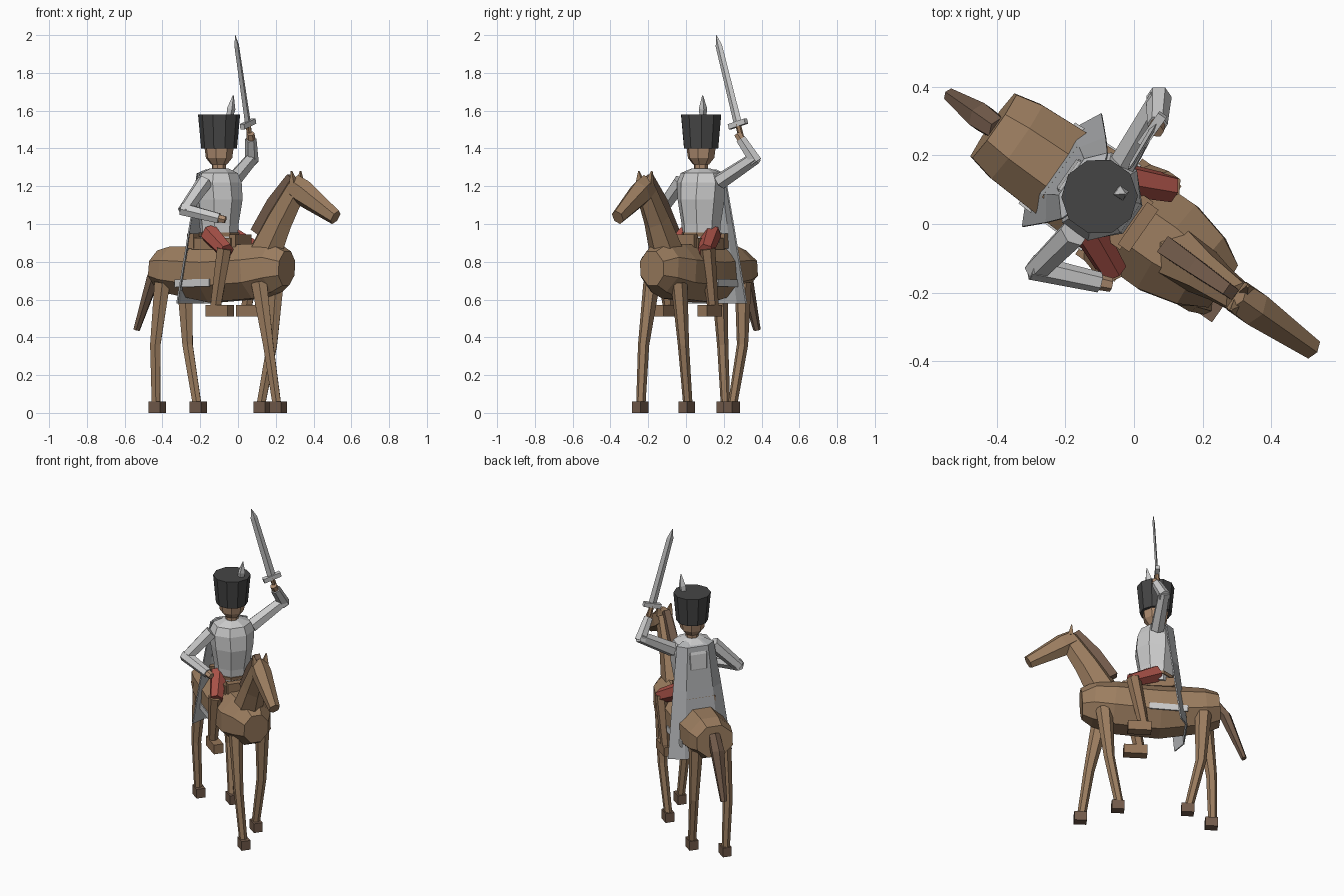
import bpy, bmesh, math
from mathutils import Vector

if "Cube" in bpy.data.objects:
    bpy.data.objects.remove(bpy.data.objects["Cube"])

# Horse frame: u forward, v to the animal's left, z up
A = math.radians(-35)
F = Vector((math.cos(A), math.sin(A), 0))
L = Vector((-math.sin(A), math.cos(A), 0))
UP = Vector((0, 0, 1))


def P(u, v, z):
    return F * u + L * v + UP * z


def material(name, col):
    m = bpy.data.materials.new(name)
    m.diffuse_color = (*col, 1)
    m.use_nodes = True
    m.node_tree.nodes["Principled BSDF"].inputs["Base Color"].default_value = m.diffuse_color
    return m


HORSE = material("horse brown", (0.33, 0.205, 0.115))
DARK = material("dark brown", (0.17, 0.105, 0.07))
SILVER = material("silver", (0.60, 0.60, 0.60))
CAPE = material("cape grey", (0.45, 0.46, 0.47))
BLACK = material("hat black", (0.06, 0.06, 0.06))
RED = material("trouser red", (0.40, 0.085, 0.065))
SKIN = material("skin", (0.42, 0.26, 0.16))
LEATHER = material("leather brown", (0.30, 0.18, 0.10))


def finish(name, bm, mat):
    bmesh.ops.recalc_face_normals(bm, faces=bm.faces)
    me = bpy.data.meshes.new(name)
    bm.to_mesh(me)
    bm.free()
    me.materials.append(mat)
    ob = bpy.data.objects.new(name, me)
    bpy.context.collection.objects.link(ob)
    return ob


def tube(name, pts, radii, mat, n=6, side=L, flat=True):
    """Loft of n-gons along pts; each radius is a number or (side, other)."""
    bm = bmesh.new()
    rings = []
    off, k = (math.pi / n, 1 / math.cos(math.pi / n)) if flat else (0, 1)
    for i, p in enumerate(pts):
        t = (pts[min(i + 1, len(pts) - 1)] - pts[max(i - 1, 0)]).normalized()
        a = (side - t * side.dot(t)).normalized()
        b = t.cross(a)
        r = radii[i]
        ra, rb = r if isinstance(r, tuple) else (r, r)
        rings.append([bm.verts.new(p + k * (a * ra * math.cos(2 * math.pi * j / n + off)
                                            + b * rb * math.sin(2 * math.pi * j / n + off)))
                      for j in range(n)])
    for r0, r1 in zip(rings, rings[1:]):
        for j in range(n):
            bm.faces.new((r0[j], r0[(j + 1) % n], r1[(j + 1) % n], r1[j]))
    bm.faces.new(rings[0])
    bm.faces.new(rings[-1])
    return finish(name, bm, mat)


def box(name, c, size, mat):
    """Box aligned to the horse frame, centre and size as (u, v, z)."""
    u, v, z = c
    return tube(name, [P(u - size[0] / 2, v, z), P(u + size[0] / 2, v, z)],
                [(size[1] / 2, size[2] / 2)] * 2, mat, n=4)


# Horse body: octagonal sections along u (u, centre z, half width, half height)
body = [(-.50, .765, .112, .095), (-.42, .757, .13, .123), (-.15, .735, .145, .15),
        (.12, .75, .148, .145), (.24, .77, .118, .13), (.315, .765, .075, .09)]
tube("horse_body", [P(u, 0, z) for u, z, w, h in body],
     [(w, h) for u, z, w, h in body], HORSE, n=8)

# Neck, mane, head and ears
tube("horse_neck", [P(.18, 0, .85), P(.27, 0, 1.02), P(.385, 0, 1.20)],
     [(.075, .085), (.055, .07), (.042, .055)], HORSE)
tube("horse_mane", [P(.135, 0, .95), P(.235, 0, 1.11), P(.345, 0, 1.25)],
     [(.028, .04), (.024, .035), (.018, .02)], DARK, n=4)
tube("horse_head", [P(.355, 0, 1.205), P(.42, 0, 1.165), P(.63, 0, 1.035)],
     [(.045, .055), (.05, .062), (.03, .036)], HORSE)
for s, tag in ((1, "left"), (-1, "right")):
    tube(f"{tag}_ear", [P(.38, s * .03, 1.215), P(.375, s * .042, 1.28)],
         [(.02, .016), .003], HORSE, n=4)

# Tail
tube("horse_tail", [P(-.48, 0, .80), P(-.545, 0, .72), P(-.655, 0, .44)],
     [(.032, .03), (.038, .03), (.018, .015)], DARK, n=6)

# Horse legs: v sign, then u of top, knee and hoof
legs = {"front_left": (1, .185, .155, .095), "front_right": (-1, .195, .26, .305),
        "rear_left": (1, -.405, -.39, -.32), "rear_right": (-1, -.43, -.47, -.475)}
for tag, (s, ut, uk, uh) in legs.items():
    tube(f"{tag}_leg", [P(ut, s * .085, .69), P(uk, s * .092, .36), P(uh, s * .078, .05)],
         [(.036, .044), (.025, .028), (.021, .023)], HORSE)
    box(f"{tag}_hoof", (uh + .008, s * .077, .03), (.075, .055, .06), DARK)

# Saddle with pommel and cantle, and the cloth trim on both flanks
box("saddle_seat", (-.115, 0, .895), (.25, .17, .06), LEATHER)
box("saddle_pommel", (.015, 0, .905), (.04, .15, .08), LEATHER)
box("saddle_cantle", (-.245, 0, .91), (.04, .18, .08), LEATHER)
for s, tag in ((1, "left"), (-1, "right")):
    tube(f"{tag}_cloth_trim", [P(-.31, s * .140, .685), P(-.08, s * .148, .69)],
         [(.004, .02)] * 2, SILVER, n=4)

# Rider legs and boots
for s, tag in ((1, "left"), (-1, "right")):
    tube(f"{tag}_thigh", [P(-.13, s * .075, .95), P(.03, s * .148, .855)],
         [(.045, .048), (.036, .038)], RED)
    tube(f"{tag}_shin", [P(.015, s * .148, .87), P(-.045, s * .143, .56)],
         [(.036, .038), (.026, .028)], LEATHER)
    box(f"{tag}_boot", (-.02, s * .14, .54), (.14, .06, .06), LEATHER)

# Torso, neck, head, hat (stacked sections round the rider's axis)
CU, CV = -.128, .008


def stack(name, secs, mat, n, flat=True):
    return tube(name, [P(CU, CV, z) for z, r in secs], [r for z, r in secs], mat, n, flat=flat)


stack("torso", [(.90, .092), (1.0, .098), (1.13, .118), (1.22, (.125, .11)),
                (1.27, (.105, .09)), (1.295, .045)], SILVER, 8)
stack("belt", [(.935, .10), (.955, .102)], LEATHER, 8)
stack("neck", [(1.27, .035), (1.34, .035)], SKIN, 8)
stack("head", [(1.315, .04), (1.35, .066), (1.42, .075)], SKIN, 8)
stack("hat", [(1.40, .09), (1.58, .106)], BLACK, 10)
tube("hat_plume", [Vector((-.045, .09, 1.56)), Vector((-.036, .09, 1.61)),
                   Vector((-.025, .088, 1.68))], [.012, .016, .002], SILVER, n=4)

# Arms: shoulder, elbow, hand
arms = {"left": ((-.03, .18, 1.225), (.072, .36, 1.345), (.068, .29, 1.45)),
        "right": ((-.175, -.025, 1.225), (-.28, -.13, 1.075), (-.10, -.17, 1.03))}
for tag, pts in arms.items():
    s, e, h = (Vector(p) for p in pts)
    d = (h - e).normalized()
    tube(f"{tag}_upper_arm", [s, e + (e - s).normalized() * .015], [.038, .031], SILVER, side=F)
    tube(f"{tag}_forearm", [e - d * .02, h], [.032, .026], SILVER, side=F)
    tube(f"{tag}_hand", [h - d * .005, h + d * .035], [.02, .018], SKIN, side=F)

# Sword
g, tip = Vector((.053, .275, 1.53)), Vector((-.015, .16, 2.0))
d = (tip - g).normalized()
across = (L - d * L.dot(d)).normalized()
tube("sword_grip", [g - d * .12, g], [.013, .013], LEATHER, n=6)
tube("sword_guard", [g - across * .055, g + across * .055], [.014, .014], SILVER, n=4, side=F)
tube("sword_blade", [g, g.lerp(tip, .88), tip], [(.026, .008), (.021, .007), (.002, .002)],
     SILVER, n=4, flat=False)

# Cape: four columns from shoulders to hem, side panels folded forward
bm = bmesh.new()
rows = []
for u, w, z in ((-.225, .115, 1.265), (-.255, .15, 1.0), (-.305, .20, .58)):
    rows.append([bm.verts.new(P(u + (.045 if abs(c) == 1 else 0), .008 + c * w, z))
                 for c in (-1, -.55, .55, 1)])
for r0, r1 in zip(rows, rows[1:]):
    for j in range(3):
        bm.faces.new((r0[j], r0[j + 1], r1[j + 1], r1[j]))
# collar joining the cape to the shoulders
collar = [bm.verts.new(P(-.165, .008 + c * .07, 1.285)) for c in (-1, -.55, .55, 1)]
for j in range(3):
    bm.faces.new((collar[j], collar[j + 1], rows[0][j + 1], rows[0][j]))
cape = finish("cape", bm, CAPE)
mod = cape.modifiers.new("thickness", "SOLIDIFY")
mod.thickness = .008
mod.offset = 0
